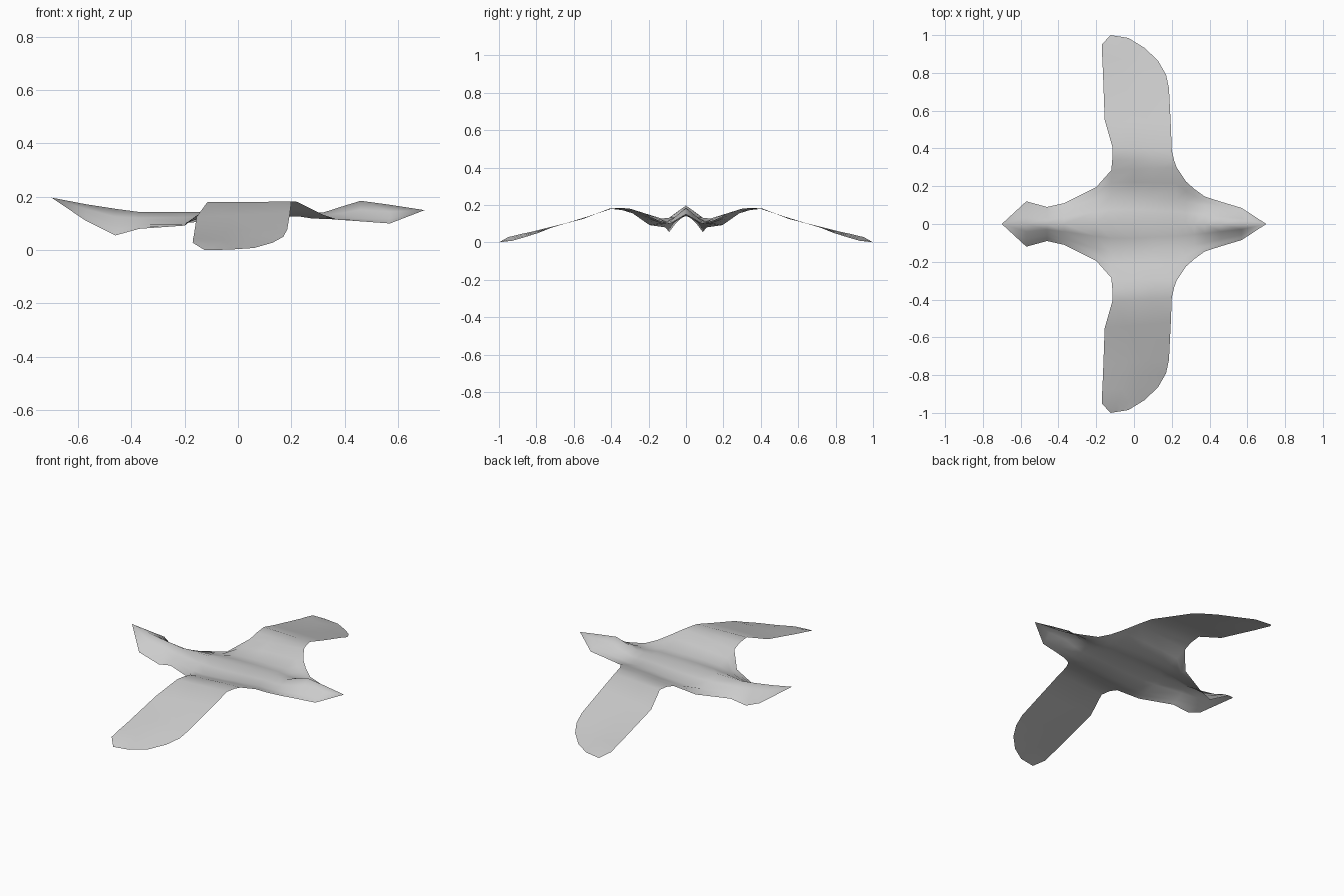
import bpy
import bmesh
from mathutils import Vector

cube = bpy.data.objects.get("Cube")
if cube:
    bpy.data.objects.remove(cube, do_unlink=True)

# One plain grey for the whole sheet
grey = bpy.data.materials.new("light_grey")
grey.use_nodes = True
colour = (0.6, 0.6, 0.6, 1.0)
grey.diffuse_color = colour
grey.node_tree.nodes["Principled BSDF"].inputs["Base Color"].default_value = colour

# Body stations from tail to beak: x, ridge z, (valley y, z), (edge y, z)
STATIONS = [
    (-0.70, 0.197, (0, 0.197), (0, 0.197)),
    (-0.57, 0.172, (0.08, 0.135), (0.12, 0.110)),
    (-0.46, 0.155, (0.06, 0.095), (0.09, 0.055)),
    (-0.37, 0.143, (0.08, 0.098), (0.11, 0.080)),
    (-0.20, 0.143, (0.13, 0.102), (0.195, 0.092)),
    (-0.12, 0.142, (0.15, 0.108), (0.285, 0.155)),
    (0.00, 0.142, (0.15, 0.115), (0.290, 0.165)),
    (0.10, 0.142, (0.14, 0.121), (0.295, 0.174)),
    (0.225, 0.142, (0.13, 0.127), (0.300, 0.180)),
    (0.275, 0.140, (0.12, 0.119), (0.225, 0.155)),
    (0.32, 0.141, (0.11, 0.117), (0.185, 0.132)),
    (0.375, 0.159, (0.10, 0.116), (0.145, 0.114)),
    (0.46, 0.185, (0.08, 0.118), (0.118, 0.108)),
    (0.57, 0.170, (0.057, 0.118), (0.085, 0.100)),
    (0.70, 0.150, (0, 0.150), (0, 0.150)),
]
ROOT = (5, 6, 7, 8)               # stations that carry the wing
CHORD = (0.0, 0.35, 0.64, 1.0)    # matching positions along the chord

# Wing rows from root to tip: trailing point, leading point
WING = [
    ((-0.115, 0.34, 0.172), (0.213, 0.335, 0.183)),
    ((-0.115, 0.41, 0.180), (0.200, 0.390, 0.182)),
    ((-0.155, 0.55, 0.125), (0.195, 0.520, 0.140)),
    ((-0.162, 0.74, 0.078), (0.185, 0.720, 0.078)),
    ((-0.165, 0.82, 0.058), (0.170, 0.790, 0.050)),
    ((-0.168, 0.88, 0.045), (0.130, 0.860, 0.028)),
    ((-0.170, 0.95, 0.028), (0.060, 0.930, 0.008)),
    ((-0.125, 1.00, 0.000), (-0.030, 0.985, 0.002)),
]


def loft(bm, rows):
    """Bridge neighbouring rows of vertices with quads."""
    for a, b in zip(rows, rows[1:]):
        for i in range(len(a) - 1):
            bm.faces.new((a[i], b[i], b[i + 1], a[i + 1]))


bm = bmesh.new()

# Body: ridge, shoulder, valley, slope and edge at each station
body = []
for x, ridge, valley, edge in STATIONS:
    r, v, e = Vector((x, 0, ridge)), Vector((x, *valley)), Vector((x, *edge))
    shoulder = r.lerp(v, 0.5)
    slope = v.lerp(e, 0.5)
    body.append([bm.verts.new(p) for p in (r, shoulder, v, slope, e)])
loft(bm, body)

# Wing: continues outward from the body edge
wing = [[body[i][-1] for i in ROOT]]
for trail, lead in WING:
    a, b = Vector(trail), Vector(lead)
    wing.append([bm.verts.new(a.lerp(b, t)) for t in CHORD])
loft(bm, wing)

# Close the beak and tail points and turn every face upward
bmesh.ops.remove_doubles(bm, verts=bm.verts, dist=0.0005)
bm.normal_update()
for f in bm.faces:
    f.smooth = True
    if f.normal.z < 0:
        f.normal_flip()

mesh = bpy.data.meshes.new("bird_sheet")
bm.to_mesh(mesh)
bm.free()
mesh.materials.append(grey)
bird = bpy.data.objects.new("bird_sheet", mesh)
bpy.context.collection.objects.link(bird)

# Mirror the half across the ridge
mirror = bird.modifiers.new("Mirror", 'MIRROR')
mirror.use_axis = (False, True, False)
mirror.use_clip = True
mirror.merge_threshold = 0.001
